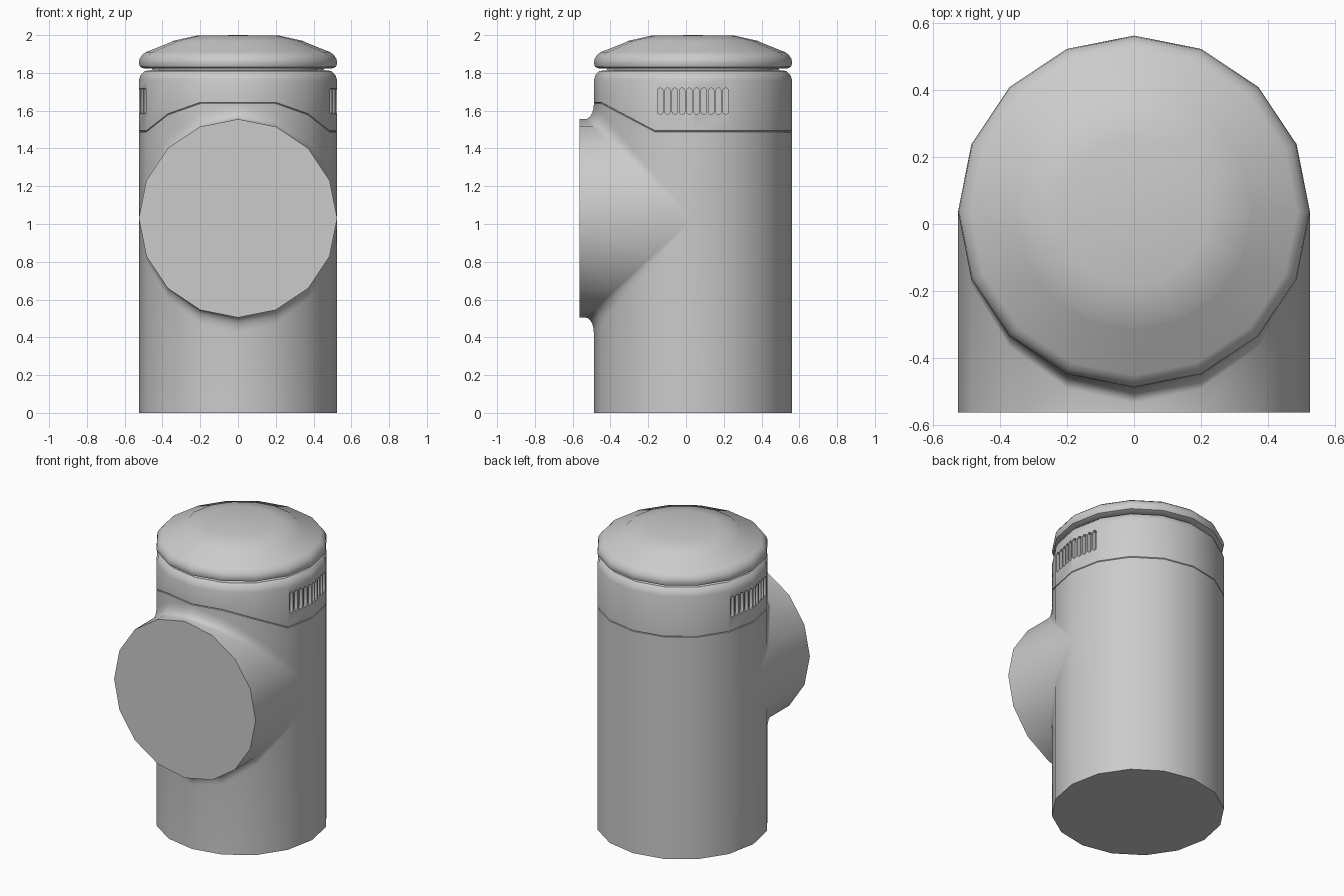
import bpy, bmesh
from math import pi, sin, cos, radians

cube = bpy.data.objects.get("Cube")
if cube:
    bpy.data.objects.remove(cube, do_unlink=True)

SIDES = 16
R = 0.525            # radius of the pipe and of the side branch
YC = 0.037           # pipe axis
ZC = 1.03            # branch axis
FRONT = -0.563       # branch face
FLARE_Y, FLARE_Z = 0.045, 0.08
ANGLES = [2 * pi * k / SIDES for k in range(SIDES)]

grey = bpy.data.materials.new("plain grey")
grey.use_nodes = True
grey.diffuse_color = (0.6, 0.6, 0.6, 1)
grey.node_tree.nodes["Principled BSDF"].inputs["Base Color"].default_value = (0.6, 0.6, 0.6, 1)


def finish(bm, name):
    """Clean a bmesh and turn it into a coloured object."""
    bmesh.ops.remove_doubles(bm, verts=bm.verts, dist=1e-4)
    bmesh.ops.recalc_face_normals(bm, faces=bm.faces)
    mesh = bpy.data.meshes.new(name)
    bm.to_mesh(mesh)
    bm.free()
    mesh.materials.append(grey)
    obj = bpy.data.objects.new(name, mesh)
    bpy.context.collection.objects.link(obj)
    return obj


def activate(obj):
    bpy.ops.object.select_all(action='DESELECT')
    obj.select_set(True)
    bpy.context.view_layer.objects.active = obj


def loft(bm, rings):
    """Bridge successive closed rings of points; return the vertex rings."""
    loops = [[bm.verts.new(p) for p in ring] for ring in rings]
    for a, b in zip(loops, loops[1:]):
        n = len(a)
        for i in range(n):
            bm.faces.new((a[i], a[(i + 1) % n], b[(i + 1) % n], b[i]))
    return loops


def level(radius, height):
    """Ring round the pipe axis; height may vary with the angle."""
    z = height if callable(height) else (lambda a: height)
    return [(radius * cos(a), YC + radius * sin(a), z(a)) for a in ANGLES]


def opening(sign):
    """Edge of the branch opening above (+1) or below (-1) its axis."""
    return lambda a: ZC + sign * max(0, -sin(a)) * (R + FLARE_Z)


def seam(offset):
    """Panel line that rises over the branch."""
    def height(a):
        rise = min(1, max(0, (-sin(a) - 0.42) / 0.48))
        return 1.49 + 0.15 * rise + offset
    return height


# Pipe body with a shaped opening, a fine seam groove and a rounded shoulder
bm = bmesh.new()
lower = loft(bm, [level(R, 0), level(R, opening(-1))])
bm.faces.new(lower[0])
upper = loft(bm, [
    level(R, opening(1)), level(R, seam(-0.003)), level(R - 0.004, seam(0)),
    level(R, seam(0.004)), level(R, 1.76), level(0.515, 1.79),
    level(0.495, 1.81), level(0.455, 1.815), level(0.45, 1.84)])
bm.faces.new(upper[-1])


# Side branch, flared where it joins the pipe
def flare(t):
    ring = []
    for a in ANGLES:
        s = abs(sin(a))
        y = YC - s * (R + FLARE_Y * (1 - cos(t)))
        z = ZC + sin(a) * (R + FLARE_Z * (1 - sin(t)))
        ring.append((R * cos(a), y, z))
    return ring


face_ring = [(R * cos(a), FRONT, ZC + R * sin(a)) for a in ANGLES]
branch = loft(bm, [flare(radians(18 * i)) for i in range(6)] + [face_ring])
bm.faces.new(branch[-1])
# collapsed flare at the two side points leaves no area to keep
bmesh.ops.dissolve_degenerate(bm, dist=1e-5, edges=bm.edges)
body = finish(bm, "pipe_body")

# Vent slots on both sides
bm = bmesh.new()
for side in (-1, 1):
    for i in range(10):
        dy = (i - 4.5) * 0.0385
        inner = R - 0.199 * abs(dy) - 0.02
        outline = []
        for end, z in ((0, 1.705), (pi, 1.595)):
            for j in range(6):
                t = end + pi * j / 5
                outline.append((YC + dy + 0.0145 * cos(t), z + 0.0145 * sin(t)))
        ends = loft(bm, [[(side * x, y, z) for y, z in outline] for x in (inner, 0.6)])
        bm.faces.new(ends[0])
        bm.faces.new(ends[1])
cutter = finish(bm, "vent_cutter")
cutter.hide_render = True
cut = body.modifiers.new("vents", 'BOOLEAN')
cut.operation = 'DIFFERENCE'
cut.solver = 'EXACT'
cut.object = cutter
activate(body)
bpy.ops.object.modifier_apply(modifier=cut.name)
bpy.data.objects.remove(cutter, do_unlink=True)

# Domed lid with a rounded rim and a fine ring step
bm = bmesh.new()
profile = [(0.45, 1.822), (0.5, 1.824), (0.519, 1.832), (R, 1.85), (0.522, 1.872),
           (0.508, 1.895), (0.488, 1.91), (0.352, 1.964), (0.346, 1.969), (0.22, 1.997)]
lid = loft(bm, [level(r, z) for r, z in profile])
bm.faces.new(lid[0])
tip = bm.verts.new((0, YC, 2.0))
for i in range(SIDES):
    bm.faces.new((lid[-1][i], lid[-1][(i + 1) % SIDES], tip))
cap = finish(bm, "lid")

for obj in (body, cap):
    activate(obj)
    bpy.ops.object.shade_smooth_by_angle(angle=radians(35))
